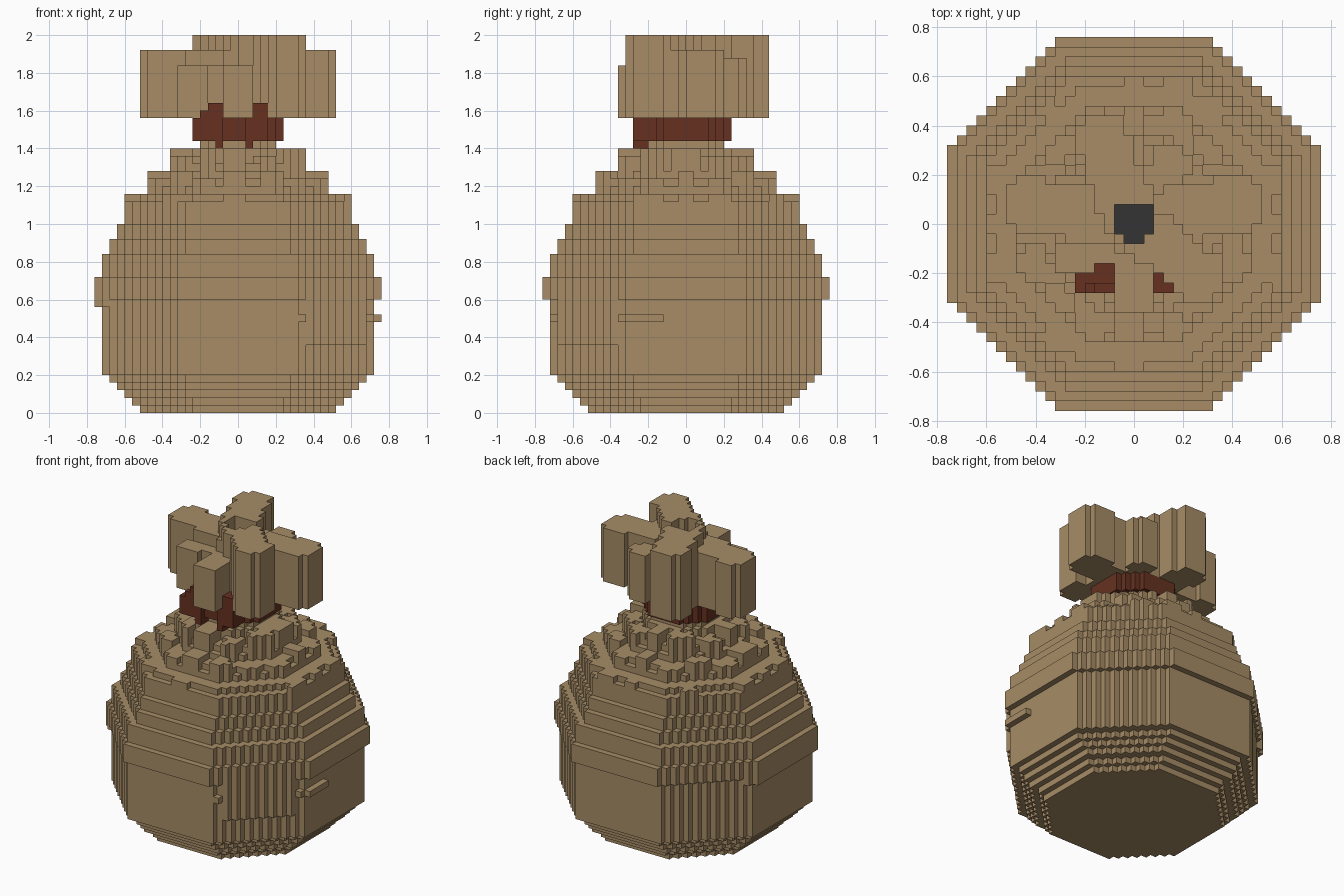
import bpy, bmesh, math, random
from mathutils import Vector

if "Cube" in bpy.data.objects:
    bpy.data.objects.remove(bpy.data.objects["Cube"], do_unlink=True)

U = 0.04  # edge of one block
random.seed(4)


def material(name, color):
    m = bpy.data.materials.new(name)
    m.use_nodes = True
    m.diffuse_color = (*color, 1)
    m.node_tree.nodes["Principled BSDF"].inputs["Base Color"].default_value = (*color, 1)
    return m


burlap = material("tan burlap", (0.385, 0.261, 0.133))
cord = material("red brown cord", (0.133, 0.031, 0.015))
shadow = material("dark opening", (0.033, 0.033, 0.033))


def fill(cells, x0, x1, y0, y1, z0, z1, inside=lambda x, y: True):
    """Add every block of a box whose centre passes the test."""
    a, b, c, d, e, f = [round(v / U) for v in (x0, x1, y0, y1, z0, z1)]
    for i in range(a, b):
        for j in range(c, d):
            if inside((i + 0.5) * U, (j + 0.5) * U):
                cells.update((i, j, k) for k in range(e, f))


def octagon(r):
    return lambda x, y: max(abs(x), abs(y)) < r and abs(x) + abs(y) < 1.41 * r


def layer(cells, r, z0, z1, test=lambda x, y: True):
    shape = octagon(r)
    fill(cells, -0.8, 0.8, -0.8, 0.8, z0, z1, lambda x, y: shape(x, y) and test(x, y))


def lobe(cells, tx, ty, w, top):
    """Rounded fold running from the centre out to a tip."""
    tip = Vector((tx, ty))

    def inside(x, y):
        p = Vector((x, y))
        t = min(1, max(0, p.dot(tip) / tip.length_squared))
        return (p - tip * t).length < w
    fill(cells, -0.6, 0.6, -0.6, 0.6, 1.56, top, inside)


def build(name, cells, mat):
    """Turn blocks into a mesh made of the exposed block sides."""
    bm = bmesh.new()
    verts = {}
    for c in cells:
        for axis in range(3):
            for side in (0, 1):
                n = list(c)
                n[axis] += 2 * side - 1
                if tuple(n) in cells:
                    continue
                corners = []
                for s, t in ((0, 0), (1, 0), (1, 1), (0, 1)):
                    p = list(c)
                    p[axis] += side
                    p[(axis + 1) % 3] += s
                    p[(axis + 2) % 3] += t
                    p = tuple(p)
                    if p not in verts:
                        verts[p] = bm.verts.new(Vector(p) * U)
                    corners.append(verts[p])
                bm.faces.new(corners if side else corners[::-1])
    mesh = bpy.data.meshes.new(name)
    bm.to_mesh(mesh)
    bm.free()
    mesh.materials.append(mat)
    ob = bpy.data.objects.new(name, mesh)
    bpy.context.collection.objects.link(ob)


# Sack body: stacked octagons, (half width, top of layer)
sack = set()
z = 0
for r, top in ((.52, .04), (.56, .08), (.6, .12), (.64, .16), (.68, .2), (.72, .6),
               (.76, .72), (.72, .84), (.68, .92), (.64, 1.0), (.6, 1.12), (.56, 1.16),
               (.48, 1.2), (.44, 1.24), (.36, 1.28), (.32, 1.32), (.24, 1.4), (.2, 1.48)):
    layer(sack, r, z, top)
    z = top

# Bulges and creases on the sides
layer(sack, .76, .36, .6, lambda x, y: x > .36 and y < -.36)
layer(sack, .76, .48, .52, lambda x, y: x > .32 and y < -.12)
layer(sack, .76, .56, .6, lambda x, y: x < -.7)

# Gathered folds: upright blocks ringed around the shoulder
for r, top, count in ((.6, 1.16, 20), (.48, 1.28, 16), (.36, 1.4, 12)):
    ring, core = octagon(r), octagon(r - .1)
    for n in range(count):
        ang = math.tau * n / count
        width = random.choice((.05, .06, .07))

        def fold(x, y):
            along = x * math.cos(ang) + y * math.sin(ang)
            across = abs(y * math.cos(ang) - x * math.sin(ang))
            return ring(x, y) and not core(x, y) and along > 0 and across < width
        drop = random.choice((0, U)) if n % (count // 4) else 0
        fill(sack, -.6, .6, -.6, .6, top - .16, top - drop, fold)

# Ruffled mouth above the tie: (tip x, tip y, half width, top)
ruffle = set()
for args in ((-.13, .34, .11, 2.0), (.42, .08, .115, 1.92), (.27, -.21, .105, 2.0),
             (-.42, .08, .11, 1.92), (.15, .24, .08, 1.88), (-.25, -.13, .08, 1.84)):
    lobe(ruffle, *args)
fill(ruffle, -.08, .08, -.36, 0, 1.56, 1.84)

# Opening in the mouth
opening = set()
for z0, z1, target in ((1.56, 1.6, opening), (1.56, 2.0, None)):
    hole = set()
    fill(hole, -.08, .08, -.04, .08, z0, z1)
    fill(hole, -.04, .04, -.08, -.04, z0, z1)
    if target is None:
        ruffle -= hole
    else:
        target |= hole

# Cord around the neck with knot ends at the front
tie = set()
layer(tie, .24, 1.44, 1.56)
fill(tie, -.24, -.08, -.28, -.2, 1.44, 1.56)
fill(tie, .04, .16, -.28, -.2, 1.44, 1.56)
fill(tie, -.2, -.08, -.28, -.24, 1.56, 1.6)
fill(tie, -.16, -.08, -.28, -.24, 1.6, 1.64)
fill(tie, .08, .16, -.28, -.24, 1.56, 1.64)
fill(tie, .08, .12, -.24, -.2, 1.56, 1.64)
for x in (-.12, .04):
    fill(tie, x, x + U, -.28, -.2, 1.4, 1.44)
sack -= tie
ruffle -= tie

build("sack_body", sack, burlap)
build("ruffled_mouth", ruffle, burlap)
build("mouth_opening", opening, shadow)
build("neck_cord", tie, cord)
